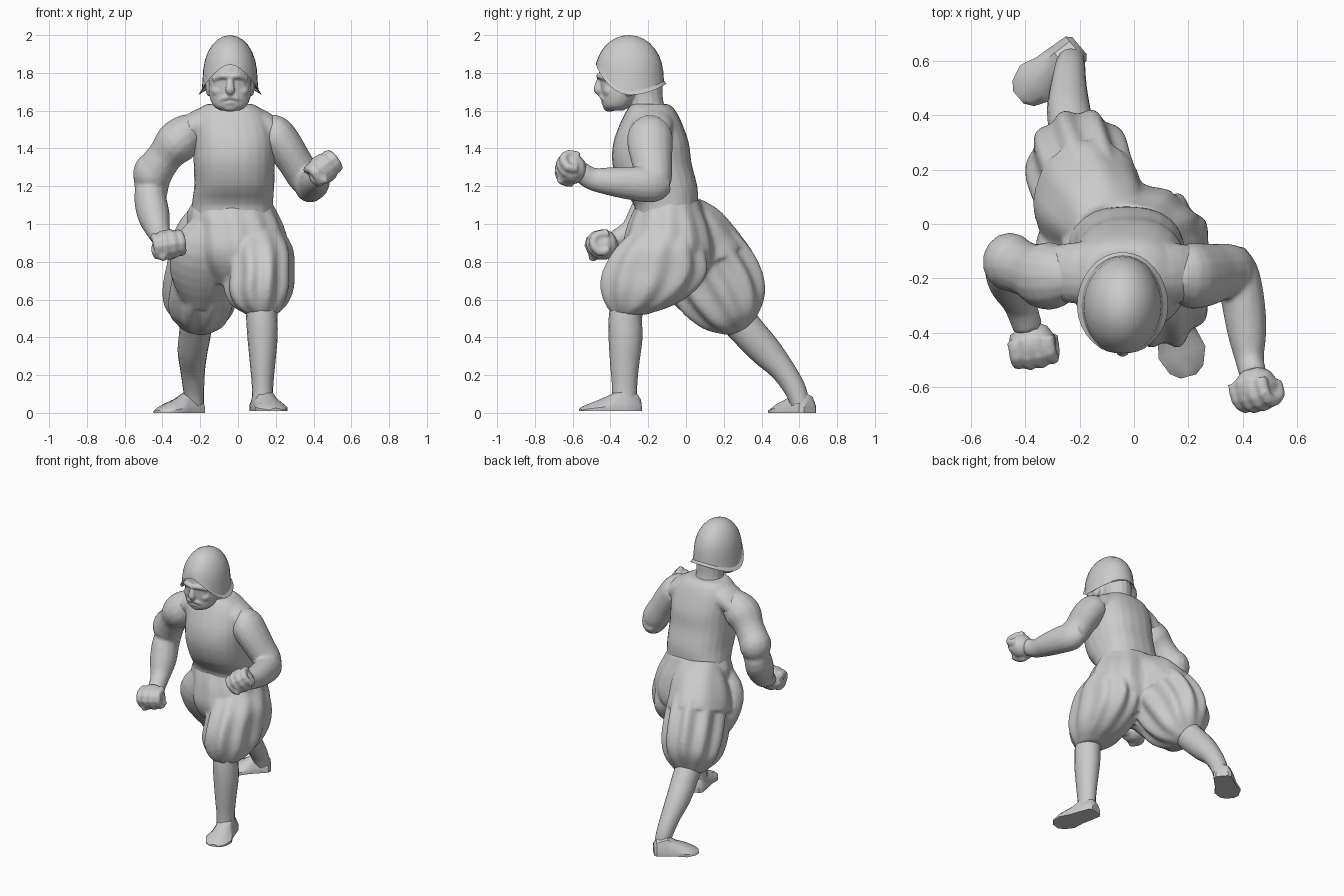
import bpy, bmesh, math
from mathutils import Vector

if "Cube" in bpy.data.objects:
    bpy.data.objects.remove(bpy.data.objects["Cube"])

grey = bpy.data.materials.new("plain grey")
grey.diffuse_color = (0.6, 0.6, 0.6, 1)
grey.use_nodes = True
grey.node_tree.nodes["Principled BSDF"].inputs["Base Color"].default_value = grey.diffuse_color


def finish(name, bm, angle=50):
    bmesh.ops.recalc_face_normals(bm, faces=bm.faces)
    me = bpy.data.meshes.new(name)
    bm.to_mesh(me)
    bm.free()
    ob = bpy.data.objects.new(name, me)
    bpy.context.collection.objects.link(ob)
    me.materials.append(grey)
    bpy.ops.object.select_all(action='DESELECT')
    ob.select_set(True)
    bpy.context.view_layer.objects.active = ob
    bpy.ops.object.shade_smooth_by_angle(angle=math.radians(angle))
    return ob


def fuse(name, parts, voxel, smooth=4):
    """Melt overlapping parts into one soft skin."""
    bpy.ops.object.select_all(action='DESELECT')
    for p in parts:
        p.select_set(True)
    bpy.context.view_layer.objects.active = parts[0]
    if len(parts) > 1:
        bpy.ops.object.join()
    ob = parts[0]
    ob.name = name
    m = ob.modifiers.new("skin", 'REMESH')
    m.mode, m.voxel_size, m.use_smooth_shade = 'VOXEL', voxel, True
    s = ob.modifiers.new("soften", 'SMOOTH')
    s.factor, s.iterations = 0.5, smooth
    return ob


def spline(pts, steps):
    """Catmull-Rom through stations of any length."""
    P = [Vector(p) for p in pts]
    P = [P[0] * 2 - P[1]] + P + [P[-1] * 2 - P[-2]]
    out = []
    for i in range(1, len(P) - 2):
        a, b, c, d = P[i - 1:i + 3]
        for s in range(steps):
            t = s / steps
            out.append(0.5 * (2 * b + (c - a) * t + (2 * a - 5 * b + 4 * c - d) * t * t
                              + (3 * b - a - 3 * c + d) * t ** 3))
    return out + [P[-2]]


def tube(name, pts, ref=(1, 0, 0), n=16, steps=3, flat=False, power=2, folds=0, depth=0, angle=50):
    """Loft of (x, y, z, radius along ref, other radius) stations."""
    st = spline(pts, steps)
    bm = bmesh.new()
    rings = []
    for i, s in enumerate(st):
        c = Vector(s[:3])
        t = Vector(st[min(i + 1, len(st) - 1)][:3]) - Vector(st[max(i - 1, 0)][:3])
        t = Vector((0, 0, 1)) if flat else t.normalized()
        u = Vector(ref)
        u = (u - t * u.dot(t)).normalized()
        v = t.cross(u)
        env = depth * math.sin(math.pi * i / (len(st) - 1)) ** 0.6 if 0 < i < len(st) - 1 else 0
        ring = []
        for k in range(n):
            q = 2 * math.pi * k / n
            r = 1 + env * math.cos(folds * q)
            co, si = math.cos(q), math.sin(q)
            e = 2 / power
            ring.append(bm.verts.new(c + u * math.copysign(abs(co) ** e, co) * max(s[3], .004) * r
                                     + v * math.copysign(abs(si) ** e, si) * max(s[4], .004) * r))
        rings.append(ring)
    for A, B in zip(rings, rings[1:]):
        for k in range(n):
            bm.faces.new((A[k], A[(k + 1) % n], B[(k + 1) % n], B[k]))
    bm.faces.new(rings[0])
    bm.faces.new(rings[-1])
    return finish(name, bm, angle)


def ball(name, c, r, seg=14):
    bm = bmesh.new()
    bmesh.ops.create_uvsphere(bm, u_segments=seg, v_segments=9, radius=1)
    for v in bm.verts:
        v.co = Vector(c) + Vector((v.co.x * r[0], v.co.y * r[1], v.co.z * r[2]))
    return finish(name, bm)


# Breastplate and raised shoulder collar
torso = [tube("torso", [(-.03, -.1, 1.0, .215, .17), (-.03, -.105, 1.1, .215, .17), (-.02, -.145, 1.2, .212, .205),
                        (-.02, -.18, 1.32, .215, .21), (-.02, -.185, 1.43, .215, .2), (-.03, -.185, 1.53, .205, .165),
                        (-.04, -.185, 1.6, .175, .13), (-.045, -.19, 1.635, .125, .1)], n=24, flat=True, power=2.4),
         tube("trapezius", [(-.3, -.18, 1.47, .06, .1), (-.2, -.18, 1.53, .08, .115), (-.04, -.18, 1.57, .075, .115),
                            (.11, -.18, 1.53, .08, .115), (.22, -.18, 1.47, .06, .1)], ref=(0, 0, 1))]
fuse("torso_armour", torso, .011, 3)

# Doublet skirt and puffed breeches with vertical folds
cloth = [tube("skirt", [(-.03, -.09, 1.13, .2, .16), (-.03, -.09, 1.06, .235, .19), (-.01, -.09, .98, .25, .22),
                        (0, -.09, .87, .26, .24), (-.01, -.08, .78, .21, .22), (-.02, -.08, .68, .11, .14)],
              n=48, flat=True, folds=12, depth=.03),
         tube("rear_flap", [(-.09, -.03, 1.07, .14, .12), (-.12, .02, .98, .18, .185), (-.155, .06, .88, .2, .225),
                            (-.17, .09, .81, .205, .24)], n=40, folds=8, depth=.02),
         tube("front_puff", [(.09, -.1, .98, .14, .17), (.11, -.14, .87, .175, .235), (.115, -.165, .75, .175, .275),
                             (.11, -.2, .65, .175, .25), (.112, -.245, .57, .14, .18), (.125, -.3, .52, .08, .09)],
              n=60, steps=4, flat=True, folds=10, depth=.06),
         tube("rear_puff", [(-.1, .0, 1.0, .14, .13), (-.15, .06, .88, .185, .21), (-.18, .13, .75, .19, .24),
                            (-.2, .2, .63, .19, .23), (-.21, .25, .53, .165, .18), (-.225, .29, .45, .09, .08)],
              n=60, steps=4, folds=10, depth=.07),
         tube("rear_thigh", [(-.13, -.15, .98, .13, .1), (-.17, -.13, .86, .18, .12),
                             (-.19, -.05, .73, .17, .12), (-.2, .05, .6, .1, .1)])]
fuse("doublet_skirt_and_breeches", cloth, .011, 4)


def foot(name, heel, toe, w):
    """Shoe: a low wedge from heel to flared toe."""
    h, t = Vector(heel), Vector(toe)
    d = t - h
    side = Vector((-d.y, d.x, 0)).normalized()
    prof = [(0, .5, .07), (.06, .72, .1), (.3, .8, .125), (.5, .85, .085), (.72, 1.05, .055), (.92, .75, .03), (1, .35, .015)]
    bm = bmesh.new()
    rings = []
    for f, ws, z in prof:
        c = h + d * f
        rings.append([bm.verts.new(c + side * s * w * ws + Vector((0, 0, z * k)))
                      for s, k in ((-1, 0), (-1, .35), (-.6, .85), (0, 1), (.6, .85), (1, .35), (1, 0))])
    for A, B in zip(rings, rings[1:]):
        for k in range(7):
            bm.faces.new((A[k], A[(k + 1) % 7], B[(k + 1) % 7], B[k]))
    bm.faces.new(rings[0])
    bm.faces.new(rings[-1])
    return finish(name, bm, 40)


# Lower legs and shoes
tube("front_lower_leg", [(.12, -.29, .62, .085, .1), (.125, -.32, .52, .083, .088), (.13, -.32, .4, .08, .09),
                         (.13, -.325, .25, .066, .076), (.13, -.325, .13, .056, .066), (.13, -.325, .03, .06, .07)])
tube("rear_lower_leg", [(-.22, .22, .56, .09, .1), (-.225, .32, .44, .085, .092), (-.24, .42, .33, .08, .085),
                        (-.24, .51, .23, .066, .066), (-.235, .575, .13, .056, .058), (-.23, .605, .05, .05, .05)])
foot("front_foot", (.115, -.245, .01), (.2, -.56, .01), .085)
foot("rear_foot", (-.2, .655, 0), (-.425, .465, 0), .082)

# Arms: rounded shoulder, elbow bulge and forearm melted together
arm = [tube("upper", [(-.18, -.19, 1.5, .06, .08), (-.26, -.19, 1.48, .11, .105), (-.325, -.19, 1.43, .125, .115),
                      (-.385, -.17, 1.36, .1, .095), (-.45, -.145, 1.26, .1, .1), (-.46, -.14, 1.13, .06, .08)],
            ref=(0, 1, 0)),
       ball("elbow_sleeve", (-.455, -.14, 1.265), (.103, .11, .115)),
       tube("forearm", [(-.465, -.13, 1.25, .07, .07), (-.465, -.16, 1.14, .085, .1), (-.445, -.22, 1.04, .085, .09),
                        (-.42, -.29, .96, .062, .065), (-.39, -.38, .91, .055, .052)])]
fuse("lowered_arm", arm, .011, 3)
arm = [tube("upper", [(.13, -.19, 1.5, .06, .08), (.19, -.19, 1.48, .115, .1), (.24, -.19, 1.42, .12, .1),
                      (.3, -.18, 1.33, .108, .092), (.36, -.165, 1.23, .09, .088), (.38, -.17, 1.15, .05, .05)],
            ref=(0, 1, 0)),
       ball("elbow_sleeve", (.355, -.18, 1.25), (.088, .1, .095)),
       tube("forearm", [(.36, -.1, 1.23, .05, .06), (.375, -.17, 1.21, .08, .095), (.4, -.28, 1.215, .08, .09),
                        (.415, -.4, 1.225, .072, .075), (.425, -.5, 1.24, .053, .06), (.44, -.56, 1.28, .05, .055)])]
fuse("raised_arm", arm, .011, 3)


def fist(name, c, along, across, r):
    """Closed hand: palm, four curled fingers and a thumb."""
    c, a, b = Vector(c), Vector(along).normalized(), Vector(across).normalized()
    n = a.cross(b)
    parts = [ball("palm", c, (r * .92, r * .88, r * .85), 10)]
    for i in range(4):
        o = c + b * (i - 1.5) * r * .44
        k = .92 if i in (0, 3) else 1.05
        pts = [o + a * r * x * k + n * r * y * k for x, y in ((-.3, .55), (.4, .52), (.72, .1), (.4, -.5), (-.2, -.45))]
        parts.append(tube("finger", [(*p, r * .28, r * .26) for p in pts], ref=b, n=8, steps=2))
    pts = [c - a * r * .4 - b * r * .6, c + a * r * .3 - b * r * .75 - n * r * .3, c + a * r * .6 - b * r * .3 - n * r * .6]
    parts.append(tube("thumb", [(*p, r * .28, r * .28) for p in pts], ref=n, n=8, steps=2))
    fuse(name, parts, .008, 4)


fist("lowered_fist", (-.37, -.44, .89), (.15, -1, -.1), (1, .15, .15), .095)
fist("raised_fist", (.45, -.603, 1.29), (.2, -1, .2), (.85, .2, .65), .093)

# Neck, head and face
X = -.042
face = [tube("neck", [(X, -.19, 1.55, .11, .1), (X, -.215, 1.65, .09, .095), (X, -.235, 1.76, .095, .11)], flat=True),
        tube("skull", [(X, -.375, 1.6, .05, .04), (X, -.365, 1.625, .088, .075), (X, -.345, 1.68, .11, .102),
                       (X, -.325, 1.75, .115, .13), (X, -.315, 1.83, .112, .142), (X, -.3, 1.88, .09, .11)],
             n=20, flat=True, power=2.3),
        tube("nose", [(X, -.445, 1.79, .016, .016), (X, -.46, 1.745, .02, .02), (X, -.465, 1.71, .026, .024),
                      (X, -.45, 1.688, .016, .014)], n=8),
        tube("brow", [(X - .085, -.41, 1.765, .018, .02), (X - .04, -.45, 1.785, .019, .022), (X, -.455, 1.778, .016, .019),
                      (X + .04, -.45, 1.785, .019, .022), (X + .085, -.41, 1.765, .018, .02)], ref=(0, 0, 1), n=8),
        tube("moustache", [(X - .075, -.395, 1.635, .012, .014), (X - .035, -.432, 1.665, .017, .019),
                           (X, -.44, 1.673, .016, .019), (X + .035, -.432, 1.665, .017, .019),
                           (X + .075, -.395, 1.635, .012, .014)], ref=(0, 0, 1), n=8),
        ball("lip", (X, -.43, 1.642), (.034, .02, .012), 10),
        ball("chin", (X, -.405, 1.622), (.05, .035, .028), 10)]
for s in (-1, 1):
    face.append(ball("cheek", (X + s * .06, -.4, 1.705), (.042, .04, .036), 10))
    face.append(ball("ear", (X + s * .112, -.3, 1.72), (.018, .035, .045), 10))
fuse("head", face, .006, 3)

# Helmet: round dome with a high arched front, low sides and a small flared brim
bm = bmesh.new()
N, rows = 32, []
for j in range(11):
    ring = []
    for k in range(N):
        q = 2 * math.pi * k / N
        sx, sy = math.cos(q), math.sin(q)
        front, back = max(0, -sy), max(0, sy)
        brim = 1.695 + .16 * front ** 1.8 + .06 * back ** 2
        f = min(j / 8, 1)
        z = 2 - (2 - brim) * f ** 1.8
        # elliptical shell that turns vertical near the brim
        w = (1 - max(0, (z - 1.78) / .22) ** 2.1) ** .5 if z > 1.78 else 1
        w *= 1 + .05 * max(0, 1.78 - z) / .08
        flare = (.016 * (1 - front ** 2) if j == 9 else .006 if j == 10 else 0)
        if j == 9:
            z -= .012
        if j == 10:      # inner lip closes against the head
            w, z = w * .84, brim + .03
        ring.append(bm.verts.new((X + sx * (.144 * w + flare), -.302 + sy * (.183 * w + flare * .8), z)))
    rows.append(ring)
for A, B in zip(rows, rows[1:]):
    for k in range(N):
        bm.faces.new((A[k], A[(k + 1) % N], B[(k + 1) % N], B[k]))
bmesh.ops.remove_doubles(bm, verts=bm.verts, dist=.0005)
finish("helmet", bm, 40)
